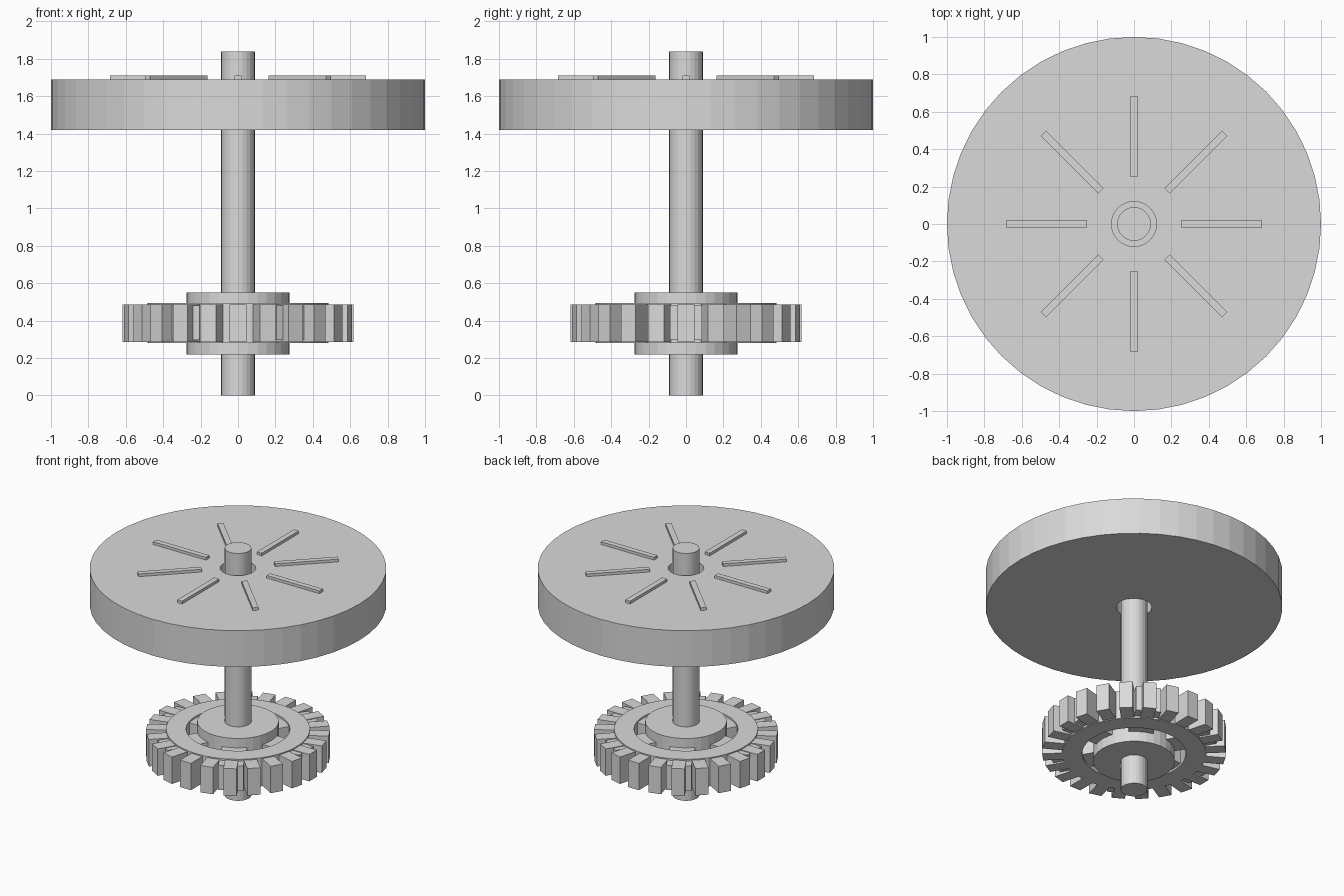
import bpy, bmesh, math
from mathutils import Matrix

if "Cube" in bpy.data.objects:
    bpy.data.objects.remove(bpy.data.objects["Cube"])

grey = bpy.data.materials.new("plain_grey")
grey.diffuse_color = (0.7, 0.7, 0.7, 1)
grey.use_nodes = True
grey.node_tree.nodes["Principled BSDF"].inputs["Base Color"].default_value = grey.diffuse_color


def finish(name, bm):
    bmesh.ops.recalc_face_normals(bm, faces=bm.faces)
    mesh = bpy.data.meshes.new(name)
    bm.to_mesh(mesh)
    bm.free()
    mesh.materials.append(grey)
    obj = bpy.data.objects.new(name, mesh)
    bpy.context.collection.objects.link(obj)
    return obj


def cylinder(name, radius, z0, z1, sides):
    bm = bmesh.new()
    bmesh.ops.create_cone(bm, cap_ends=True, segments=sides, radius1=radius, radius2=radius,
                          depth=z1 - z0, matrix=Matrix.Translation((0, 0, (z0 + z1) / 2)))
    return finish(name, bm)


def ring(name, inner, outer, z0, z1, sides):
    # rectangular section swept round the z axis
    bm = bmesh.new()
    loops = []
    for i in range(sides):
        a = 2 * math.pi * i / sides
        loops.append([bm.verts.new((r * math.cos(a), r * math.sin(a), z))
                      for r, z in ((inner, z0), (outer, z0), (outer, z1), (inner, z1))])
    for i in range(sides):
        p, q = loops[i], loops[(i + 1) % sides]
        for k in range(4):
            m = (k + 1) % 4
            bm.faces.new((p[k], q[k], q[m], p[m]))
    return finish(name, bm)


def radial_boxes(name, count, r0, r1, width, z0, z1):
    # identical boxes pointing outward from the axis
    bm = bmesh.new()
    for i in range(count):
        mat = (Matrix.Rotation(2 * math.pi * i / count, 4, 'Z')
               @ Matrix.Translation(((r0 + r1) / 2, 0, (z0 + z1) / 2))
               @ Matrix.Diagonal((r1 - r0, width, z1 - z0, 1)))
        bmesh.ops.create_cube(bm, size=1, matrix=mat)
    return finish(name, bm)


# Upright shaft
cylinder("shaft", 0.09, 0, 1.84, 24)

# Stone wheel with a centre hole and raised ridges
ring("stone_wheel", 0.12, 1.0, 1.42, 1.69, 48)
radial_boxes("stone_ridges", 8, 0.25, 0.685, 0.04, 1.68, 1.71)

# Gear: hub, spokes, rim and teeth
cylinder("gear_hub", 0.275, 0.22, 0.55, 32)
radial_boxes("gear_spokes", 6, 0.2, 0.56, 0.17, 0.295, 0.48)
ring("gear_rim", 0.35, 0.485, 0.28, 0.493, 48)
radial_boxes("gear_teeth", 24, 0.46, 0.618, 0.09, 0.285, 0.485)
